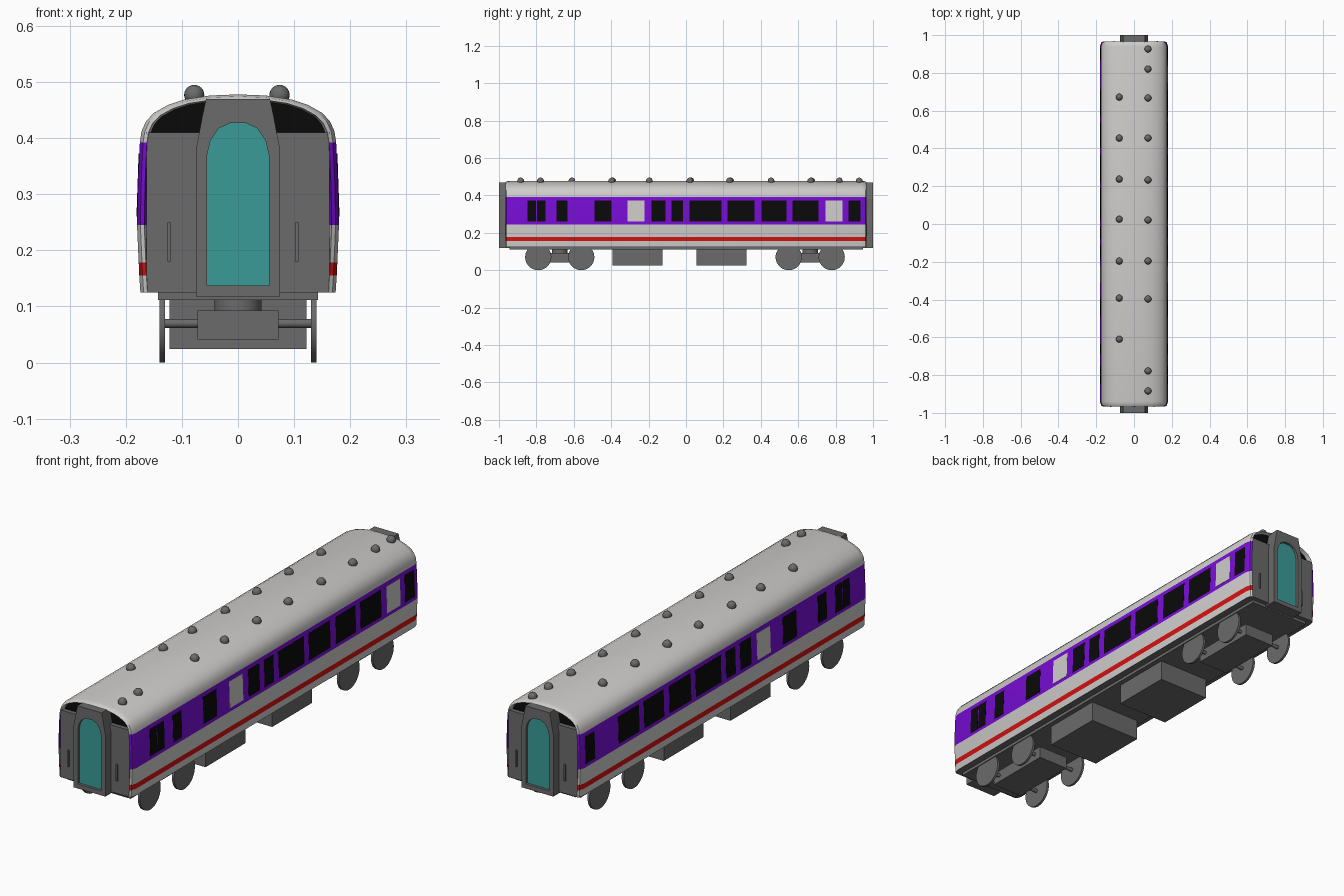
import bpy, bmesh, math
from mathutils import Matrix

if "Cube" in bpy.data.objects:
    bpy.data.objects.remove(bpy.data.objects["Cube"])


def mat(name, r, g, b):
    m = bpy.data.materials.new(name)
    m.diffuse_color = (r, g, b, 1)
    m.use_nodes = True
    m.node_tree.nodes["Principled BSDF"].inputs["Base Color"].default_value = m.diffuse_color
    return m


WHITE = mat("off_white", .62, .61, .60)
PURPLE = mat("purple", .19, .004, .68)
RED = mat("red", .66, .006, .006)
GREY = mat("dark_grey", .145, .145, .145)
BLACK = mat("black", .003, .003, .003)
TEAL = mat("teal", .043, .33, .31)


def finish(name, bm, mats, smooth=False):
    bmesh.ops.recalc_face_normals(bm, faces=bm.faces)
    me = bpy.data.meshes.new(name)
    bm.to_mesh(me)
    bm.free()
    for m in mats:
        me.materials.append(m)
    ob = bpy.data.objects.new(name, me)
    bpy.context.collection.objects.link(ob)
    if smooth:
        bpy.ops.object.select_all(action='DESELECT')
        ob.select_set(True)
        bpy.context.view_layer.objects.active = ob
        bpy.ops.object.shade_smooth_by_angle(angle=math.radians(35))
    return ob


def box(name, x, y, z, m):
    bm = bmesh.new()
    size = [b - a for a, b in (x, y, z)]
    mid = [(a + b) / 2 for a, b in (x, y, z)]
    bmesh.ops.create_cube(bm, size=1, matrix=Matrix.Translation(mid) @ Matrix.Diagonal((*size, 1)))
    return finish(name, bm, [m])


def cyl(name, loc, r, length, axis, m, seg=32):
    bm = bmesh.new()
    rot = Matrix.Rotation(math.pi / 2, 4, 'Y') if axis == 'X' else Matrix()
    bmesh.ops.create_cone(bm, cap_ends=True, segments=seg, radius1=r, radius2=r, depth=length,
                          matrix=Matrix.Translation(loc) @ rot)
    return finish(name, bm, [m], True)


# Body shell: half profile (x, z) swept along y, with tucked-in ends
HALF = [(.174, .125), (.176, .155), (.177, .178), (.18, .245), (.1785, .32), (.175, .392),
        (.172, .412), (.164, .43), (.15, .445), (.125, .459), (.095, .469), (.05, .476)]
PROFILE = HALF + [(0, .478)] + [(-x, z) for x, z in reversed(HALF)]


def ring(bm, y, inset):
    vs = []
    for x, z in PROFILE:
        sx = x * (1 - inset / .18)
        sz = z - inset * .6 * max(0, z - .39) / .088
        vs.append(bm.verts.new((sx, y, sz)))
    return vs


bm = bmesh.new()
stations = [(-.945, .017), (-.965, .013), (-.96, .006), (-.94, 0)]
stations += [(-y, i) for y, i in reversed(stations)]
rings = [ring(bm, y, i) for y, i in stations]
n = len(PROFILE)
for a, b in zip(rings, rings[1:]):
    for i in range(n):
        j = (i + 1) % n
        f = bm.faces.new((a[i], a[j], b[j], b[i]))
        z = (PROFILE[i][1] + PROFILE[j][1]) / 2
        if z < .126:
            f.material_index = 3          # underside
        elif .155 < z < .178:
            f.material_index = 2          # red stripe
        elif .245 < z < .392:
            f.material_index = 1          # window band
for r in (rings[0], rings[-1]):
    bm.faces.new(r).material_index = 4    # end caps
finish("body_shell", bm, [WHITE, PURPLE, RED, GREY, BLACK], True)


# Side windows: thin plates following the wall slope
def window(name, side, y0, y1, m):
    bm = bmesh.new()
    bmesh.ops.create_cube(bm, size=1)
    for v in bm.verts:
        z = .373 if v.co.z > 0 else .26
        wall = .18 - (z - .245) * .034
        v.co = (side * (wall + (.0015 if v.co.x > 0 else -.004)), y1 if v.co.y > 0 else y0, z)
    finish(name, bm, [m])


DARK = [(-.848, -.802), (-.797, -.751), (-.692, -.634), (-.489, -.398), (-.184, -.11),
        (-.078, -.015), (.019, .19), (.222, .366), (.404, .537), (.57, .709), (.869, .933)]
for side, label in ((1, "right"), (-1, "left")):
    for y0, y1 in DARK:
        window(label + "_window", side, y0, y1, BLACK)
    window(label + "_frosted_window", side, -.313, -.222, WHITE)
window("right_frosted_window", 1, .746, .837, WHITE)

# Ends: grey wall, gangway with arched door, handrails
OUTER = [(.075, .118), (.075, .38), (.069, .41), (.063, .442), (.057, .47)]
INNER = [(.055, .137), (.055, .37), (.049, .396), (.035, .417), (.014, .427)]


def mirrored(half):
    return half + [(-x, z) for x, z in reversed(half)]


for s, label in ((-1, "front"), (1, "back")):
    def span(a, b):
        return tuple(sorted((s * a, s * b)))
    box(label + "_end_wall", (-.163, .163), span(.94, .963), (.125, .41), GREY)

    bm = bmesh.new()
    loops = [[bm.verts.new((x, s * y, z)) for x, z in mirrored(h)]
             for h, y in ((OUTER, .94), (OUTER, 1), (INNER, 1), (INNER, .94))]
    k = len(loops[0])
    for a, b in zip(loops, loops[1:] + loops[:1]):
        for i in range(k):
            j = (i + 1) % k
            bm.faces.new((a[i], a[j], b[j], b[i]))
    finish(label + "_gangway_frame", bm, [GREY])

    bm = bmesh.new()
    bm.faces.new([bm.verts.new((x, s * .985, z)) for x, z in mirrored(INNER)])
    ob = finish(label + "_door", bm, [TEAL])
    mod = ob.modifiers.new("thickness", 'SOLIDIFY')
    mod.thickness = .008
    mod.offset = 0

    for x in (-.123, .105):
        rx = -s * x
        box(label + "_handrail", (rx - .003, rx + .003), span(.96, .969), (.18, .25), GREY)

# Underframe and equipment boxes
box("floor_slab", (-.143, .143), (-.945, .945), (.112, .127), GREY)
box("front_equipment_box", (-.122, .122), (-.393, -.125), (.024, .12), GREY)
box("back_equipment_box", (-.122, .122), (.056, .323), (.024, .12), GREY)

# Bogies
for cy, label in ((-.675, "front"), (.664, "back")):
    box(label + "_bogie_frame", (-.072, .072), (cy - .15, cy + .15), (.041, .093), GREY)
    cyl(label + "_bogie_pivot", (0, cy, .102), .042, .025, 'Z', GREY)
    for dy in (-.115, .115):
        cyl(label + "_axle", (0, cy + dy, .07), .008, .27, 'X', GREY, 16)
        for s in (-1, 1):
            cyl(label + "_wheel", (s * .135, cy + dy, .07), .07, .01, 'X', GREY, 40)

# Roof vents
RIGHT = [.926, .82, .667, .455, .233, .021, -.196, -.397, -.778, -.884]
LEFT = [.672, .455, .238, .026, -.196, -.392, -.61]
for x, ys in ((.074, RIGHT), (-.078, LEFT)):
    for y in ys:
        bm = bmesh.new()
        bmesh.ops.create_uvsphere(bm, u_segments=20, v_segments=12, radius=.018,
                                  matrix=Matrix.Translation((x, y, .477)))
        finish("roof_vent", bm, [GREY], True)
